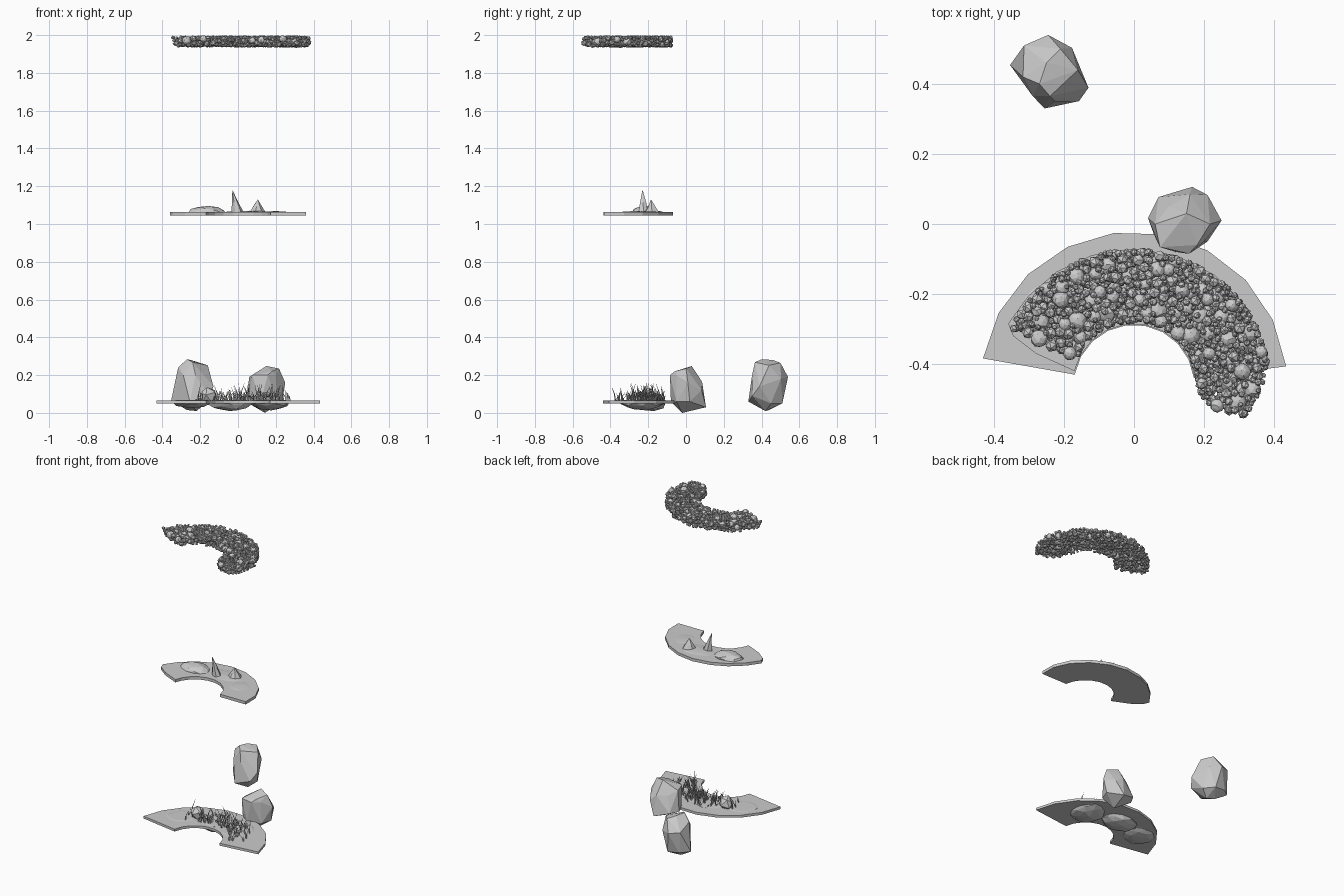
import bpy, bmesh, math, random
from mathutils import Vector, Matrix

if "Cube" in bpy.data.objects:
    bpy.data.objects.remove(bpy.data.objects["Cube"])

random.seed(7)
CX, CY = 0.0, -0.46          # shared centre of the three arcs


def finish(name, bm):
    bmesh.ops.recalc_face_normals(bm, faces=bm.faces[:])
    me = bpy.data.meshes.new(name)
    bm.to_mesh(me)
    bm.free()
    ob = bpy.data.objects.new(name, me)
    bpy.context.collection.objects.link(ob)
    return ob


def polar(r, deg):
    a = math.radians(deg)
    return (CX + r * math.cos(a), CY + r * math.sin(a))


def plate(name, outline, z0, z1):
    bm = bmesh.new()
    face = bm.faces.new([bm.verts.new((x, y, z0)) for x, y in outline])
    res = bmesh.ops.extrude_face_region(bm, geom=[face])
    top = [v for v in res["geom"] if isinstance(v, bmesh.types.BMVert)]
    bmesh.ops.translate(bm, verts=top, vec=(0, 0, z1 - z0))
    bmesh.ops.triangulate(bm, faces=[f for f in bm.faces if len(f.verts) > 4])
    return finish(name, bm)


def hull(name, pts):
    bm = bmesh.new()
    for p in pts:
        bm.verts.new(p)
    res = bmesh.ops.convex_hull(bm, input=bm.verts[:])
    junk = {g for g in res["geom_interior"] + res["geom_unused"]
            if isinstance(g, bmesh.types.BMVert)}
    bmesh.ops.delete(bm, geom=list(junk), context="VERTS")
    return finish(name, bm)


def stone(bm, c, size, sub=1, jitter=0.12):
    rot = Matrix.Rotation(random.uniform(0, 6.3), 4, "Z") @ Matrix.Rotation(random.uniform(0, 6.3), 4, "X")
    vs = bmesh.ops.create_icosphere(bm, subdivisions=sub, radius=1.0)["verts"]
    for v in vs:
        p = rot @ v.co * random.uniform(1 - jitter, 1 + jitter)
        v.co = Vector((c[0] + p.x * size[0], c[1] + p.y * size[1], c[2] + p.z * size[2]))


def spike(bm, base, tip, rx, ry, sides=6):
    # tapering crag with one irregular middle ring
    rings = []
    for t, k in ((0, 1.0), (0.45, 0.55)):
        c = Vector(base).lerp(Vector(tip), t)
        ring = []
        for i in range(sides):
            a = math.tau * i / sides
            j = k * random.uniform(0.8, 1.15)
            ring.append(bm.verts.new((c.x + rx * j * math.cos(a), c.y + ry * j * math.sin(a), c.z)))
        rings.append(ring)
    top = bm.verts.new(tip)
    for i in range(sides):
        n = (i + 1) % sides
        bm.faces.new((rings[0][i], rings[0][n], rings[1][n], rings[1][i]))
        bm.faces.new((rings[1][i], rings[1][n], top))


# bottom arc plate
outer = [polar(0.438, 7 + i * 163 / 9) for i in range(10)]
inner = [polar(0.172, 170 - i * 163 / 9) for i in range(10)]
plate("lower_plate", outer + inner, 0.05, 0.066)

# middle arc plate with a rounded left end
outer = [polar(r, a) for r, a in ((0.362, 4), (0.383, 20), (0.39, 36), (0.39, 54), (0.39, 72), (0.39, 90),
                                  (0.39, 108), (0.392, 124), (0.395, 140), (0.4, 154))]
inner = [polar(0.175, a) for a in range(152, 3, -18)]
plate("middle_plate", outer + [(-0.345, -0.32), (-0.28, -0.37), (-0.17, -0.42)] + inner, 1.045, 1.064)

# flattened rocks bulging under the lower plate, plus one rock on top
bm = bmesh.new()
for c, s in (((-0.04, -0.19, 0.055), (0.12, 0.09, 0.045)),
             ((0.17, -0.23, 0.055), (0.1, 0.12, 0.04)),
             ((-0.24, -0.25, 0.055), (0.1, 0.1, 0.03))):
    vs0 = len(bm.verts)
    stone(bm, c, s, 2, 0.08)
    bm.verts.ensure_lookup_table()
    for v in bm.verts[vs0:]:
        v.co.z = min(v.co.z, 0.068)
finish("underside_rocks", bm)
bm = bmesh.new()
stone(bm, (-0.16, -0.2, 0.09), (0.05, 0.045, 0.052), 1, 0.1)
finish("small_rock", bm)

# two large boulders
hull("back_boulder", [
    (-.245, .54, .19), (-.177, .503, .18), (-.13, .389, .14), (-.157, .351, .09), (-.225, .35, .2),
    (-.255, .33, .06), (-.29, .366, .2), (-.354, .454, .065), (-.314, .51, .2), (-.317, .42, .24),
    (-.27, .4, .284), (-.25, .46, .28), (-.16, .44, .252), (-.21, .5, .265), (-.24, .365, .268),
    (-.22, .42, .01), (-.27, .44, .015), (-.17, .45, .05), (-.22, .51, .05), (-.3, .5, .06)])
hull("middle_boulder", [
    (.166, .106, .03), (.21, .083, .12), (.25, .01, .16), (.2, -.05, .2), (.157, -.085, .2),
    (.074, -.066, .2), (.057, -.03, .06), (.04, .017, .06), (.07, .077, .06), (.116, .01, .225),
    (.15, .03, .248), (.217, .0, .235), (.12, -.08, .06), (.21, -.05, .06), (.233, .02, .06),
    (.143, -.02, .0), (.1, .05, .165), (.16, .085, .165), (.18, -.06, .22), (.06, .0, .19)])

# grass tufts of thin bent blades
bm = bmesh.new()
for _ in range(120):
    x, y = polar(random.uniform(0.21, 0.35), random.triangular(18, 150, 70))
    for _ in range(random.choice((1, 2, 2))):
        a, h = random.uniform(0, math.tau), random.uniform(0.02, 0.055)
        if random.random() < 0.12:
            h = random.uniform(0.06, 0.095)
        d = Vector((math.cos(a), math.sin(a), 0))
        p = Vector((x, y, 0.06))
        prev = None
        for t, w in ((0, .004), (.5, .003), (1, .0006)):
            c = p + d * (0.022 * t * t) + Vector((0, 0, 0.005 + h * t))
            ring = [bm.verts.new(c + w * Vector((math.cos(q), math.sin(q), 0))) for q in (0, 2.09, 4.19)]
            if prev:
                for i in range(3):
                    n = (i + 1) % 3
                    bm.faces.new((prev[i], prev[n], ring[n], ring[i]))
            prev = ring
        bm.faces.new(prev)
finish("grass", bm)

# crags and low mounds on the middle plate
bm = bmesh.new()
spike(bm, (0.0, -0.225, 1.06), (-0.03, -0.23, 1.182), 0.032, 0.03)
spike(bm, (0.1, -0.18, 1.06), (0.105, -0.185, 1.13), 0.042, 0.042, 7)
finish("crags", bm)
bm = bmesh.new()
for c, s in (((-0.16, -0.22, 1.06), (0.1, 0.07, 0.034)), ((0.05, -0.19, 1.06), (0.13, 0.08, 0.01)),
             ((0.2, -0.27, 1.06), (0.07, 0.08, 0.008))):
    vs0 = len(bm.verts)
    stone(bm, c, s, 2, 0.08)
    bm.verts.ensure_lookup_table()
    for v in bm.verts[vs0:]:
        v.co.z = max(v.co.z, 1.05)
finish("low_mounds", bm)

# arc of pebbles at the top
bm = bmesh.new()
placed = []
sizes = [random.uniform(0.02, 0.026) for _ in range(28)] + \
        [random.uniform(0.013, 0.019) for _ in range(190)] + \
        [random.uniform(0.007, 0.012) for _ in range(650)]
for s in sizes:
    for _ in range(60):
        ang = random.uniform(-15, 155)
        rmax = 0.395 if ang > 10 else 0.395 + (ang - 10) * 0.0022
        rmin = 0.172 if ang > -2 else 0.172 - (ang + 2) * 0.0025
        r = math.sqrt(random.uniform((rmin + s) ** 2, (rmax - s) ** 2))
        x, y = polar(r, ang)
        slack = max(0.0, 0.033 - s)
        z = 1.966 + random.uniform(-slack, slack)
        p = Vector((x, y, z))
        if all((p - q).length > 0.75 * (s + t) for q, t in placed):
            placed.append((p, s))
            stone(bm, p, (s * 1.05, s * 1.05, s), 2 if s > 0.018 else 1, 0.07)
            break
finish("pebbles", bm)
